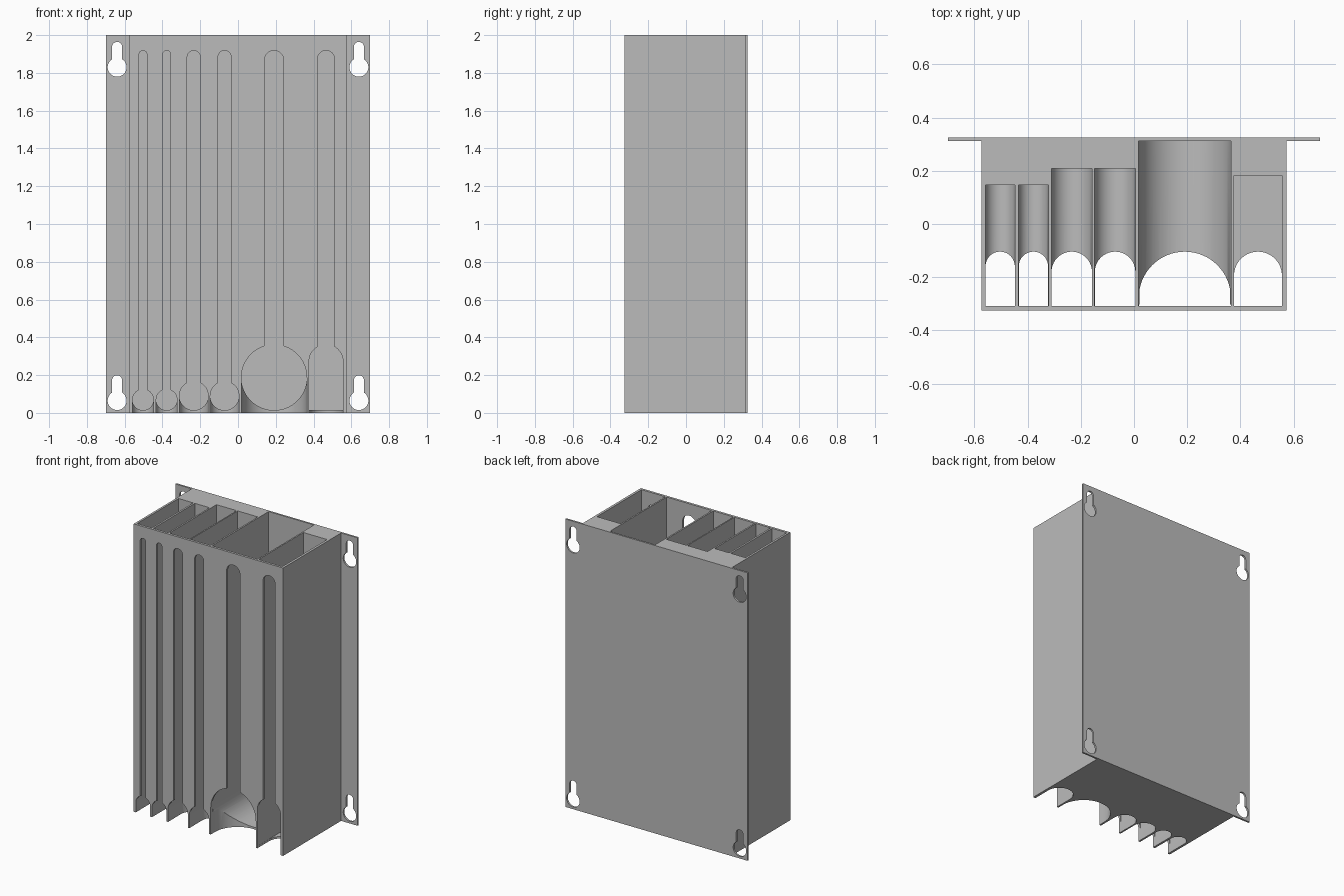
import bpy, bmesh, math

cube = bpy.data.objects.get("Cube")
if cube:
    bpy.data.objects.remove(cube, do_unlink=True)

grey = bpy.data.materials.new("plain grey")
grey.use_nodes = True
colour = (0.5, 0.5, 0.5, 1)
grey.diffuse_color = colour
grey.node_tree.nodes["Principled BSDF"].inputs["Base Color"].default_value = colour

FRONT, BACK, JOINT = -0.325, 0.325, 0.312   # outer faces and body/plate joint
WALL, FLOOR, HEIGHT = 0.017, 0.014, 2.0
THUMB_BACK, SLIT_TOP = -0.104, 1.918


def prism(name, outline, low, high, axis):
    """Extrude a 2D outline along y (outline in x, z) or z (outline in x, y)."""
    bm = bmesh.new()
    place = (lambda a, b, c: (a, c, b)) if axis == "y" else (lambda a, b, c: (a, b, c))
    ends = [[bm.verts.new(place(a, b, c)) for a, b in outline] for c in (low, high)]
    for ring in ends:
        bm.faces.new(ring)
    n = len(outline)
    for i in range(n):
        j = (i + 1) % n
        bm.faces.new((ends[0][i], ends[0][j], ends[1][j], ends[1][i]))
    bmesh.ops.recalc_face_normals(bm, faces=bm.faces)
    mesh = bpy.data.meshes.new(name)
    bm.to_mesh(mesh)
    bm.free()
    obj = bpy.data.objects.new(name, mesh)
    obj.data.materials.append(grey)
    bpy.context.collection.objects.link(obj)
    return obj


def arc(x, y, r, start, end, steps=32):
    angles = [math.radians(start + (end - start) * i / steps) for i in range(steps + 1)]
    return [(x + r * math.cos(a), y + r * math.sin(a)) for a in angles]


def rect(x0, x1, y0, y1):
    return [(x0, y0), (x1, y0), (x1, y1), (x0, y1)]


def arch(x, r, bottom, centre):
    """Straight sides with a round top."""
    return [(x - r, bottom), (x + r, bottom)] + arc(x, centre, r, 0, 180)


def cut(target, outline, low, high, axis):
    cutter = prism("cutter", outline, low, high, axis)
    cutter.hide_render = True
    mod = target.modifiers.new("cut", "BOOLEAN")
    mod.operation, mod.solver, mod.object = "DIFFERENCE", "EXACT", cutter
    bpy.context.view_layer.objects.active = target
    bpy.ops.object.modifier_apply(modifier=mod.name)
    bpy.data.objects.remove(cutter, do_unlink=True)


def smooth(obj):
    bpy.ops.object.select_all(action="DESELECT")
    obj.select_set(True)
    bpy.context.view_layer.objects.active = obj
    bpy.ops.object.shade_smooth_by_angle(angle=math.radians(30))


# Body with one vertical compartment per size
body = prism("dispenser_body", rect(-0.574, 0.574, 0, HEIGHT), FRONT, JOINT, "y")

# centre x, half width, back of pocket, half width of front slit, round floor
compartments = [
    (-0.503, 0.056, 0.146, 0.021, True),
    (-0.378, 0.056, 0.146, 0.021, True),
    (-0.234, 0.077, 0.208, 0.035, True),
    (-0.071, 0.077, 0.208, 0.035, True),
    (0.191, 0.174, BACK, 0.051, True),
    (0.466, 0.091, 0.182, 0.046, False),
]
for x, r, back, slit, is_round in compartments:
    inner = FRONT + WALL
    thumb = r - 0.001
    centre = FLOOR + r if is_round else 0.272
    # Pocket, open at the top
    if is_round:
        pocket = arc(x, centre, r, 180, 360, 48) + [(x + r, HEIGHT + 0.1), (x - r, HEIGHT + 0.1)]
    else:
        pocket = rect(x - r, x + r, FLOOR, HEIGHT + 0.1)
    cut(body, pocket, inner, back, "y")
    # Arched opening in the front wall
    cut(body, arch(x, thumb, -0.1, centre), FRONT - 0.1, inner + 0.005, "y")
    # Thumb notch through the floor
    cut(body, arch(x, thumb, FRONT - 0.1, THUMB_BACK - thumb), -0.1, min(centre, 0.15), "z")
    # Viewing slit
    cut(body, arch(x, slit, centre, SLIT_TOP - slit), FRONT - 0.1, inner + 0.01, "y")
smooth(body)

# Back plate with four keyholes
plate = prism("back_plate", rect(-0.7, 0.7, 0, HEIGHT), JOINT, BACK, "y")
for x in (-0.64, 0.64):
    for z in (0.065, 1.83):
        neck = 0.027
        side = math.degrees(math.acos(neck / 0.05))
        keyhole = arc(x, z, 0.05, 180 - side, 360 + side) + arc(x, z + 0.107, neck, 0, 180, 16)
        cut(plate, keyhole, JOINT - 0.1, BACK + 0.1, "y")
smooth(plate)
